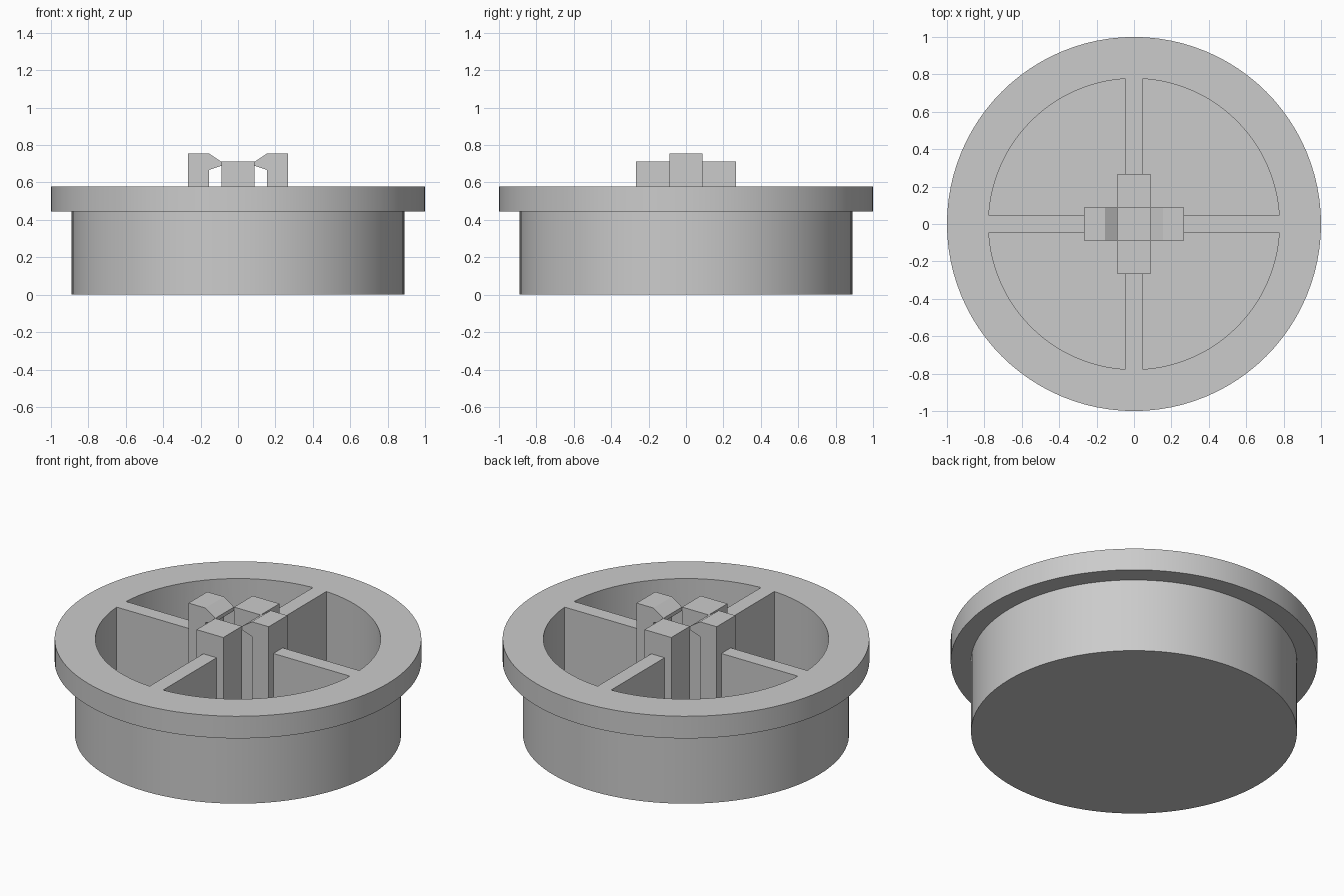
import bpy, bmesh, math

if "Cube" in bpy.data.objects:
    bpy.data.objects.remove(bpy.data.objects["Cube"], do_unlink=True)

U = 1 / 22.5              # design unit: the rim is 22.5 units in radius
RIM_TOP, FLOOR = 13, 2.5
SEGMENTS = 96

grey = bpy.data.materials.new("plain grey")
grey.use_nodes = True
colour = (0.6, 0.6, 0.6, 1)
grey.diffuse_color = colour
grey.node_tree.nodes["Principled BSDF"].inputs["Base Color"].default_value = colour


def add_object(name, bm):
    bmesh.ops.scale(bm, vec=(U, U, U), verts=bm.verts)
    bmesh.ops.recalc_face_normals(bm, faces=bm.faces)
    mesh = bpy.data.meshes.new(name)
    bm.to_mesh(mesh)
    bm.free()
    mesh.materials.append(grey)
    obj = bpy.data.objects.new(name, mesh)
    bpy.context.collection.objects.link(obj)
    return obj


def extrude(bm, points, offset):
    face = bm.faces.new([bm.verts.new(p) for p in points])
    new = bmesh.ops.extrude_face_region(bm, geom=[face])["geom"]
    verts = [g for g in new if isinstance(g, bmesh.types.BMVert)]
    bmesh.ops.translate(bm, verts=verts, vec=offset)


def box(bm, x0, x1, y0, y1, z0, z1):
    extrude(bm, [(x0, y0, z0), (x1, y0, z0), (x1, y1, z0), (x0, y1, z0)],
            (0, 0, z1 - z0))


# Solid cap: plug with an overhanging rim, turned from half a profile
bm = bmesh.new()
profile = [(0, 0), (20, 0), (20, 10), (22.5, 10), (22.5, RIM_TOP), (0, RIM_TOP)]
verts = [bm.verts.new((r, 0, z)) for r, z in profile]
edges = [bm.edges.new(pair) for pair in zip(verts, verts[1:])]
bmesh.ops.spin(bm, geom=verts + edges, cent=(0, 0, 0), axis=(0, 0, 1),
               angle=math.tau, steps=SEGMENTS, use_merge=True)
bmesh.ops.remove_doubles(bm, verts=bm.verts, dist=0.001)
cap = add_object("cap", bm)

# Four quarter pockets, leaving the cross ribs between them
bm = bmesh.new()
radius, half_rib = 17.5, 1
start = math.asin(half_rib / radius)
steps = SEGMENTS // 4
for quarter in range(4):
    turn = quarter * math.pi / 2
    outline = [(math.hypot(half_rib, half_rib), math.pi / 4)]
    outline += [(radius, start + (math.pi / 2 - 2 * start) * i / steps)
                for i in range(steps + 1)]
    extrude(bm, [(r * math.cos(a + turn), r * math.sin(a + turn), FLOOR)
                 for r, a in outline], (0, 0, 20))
pockets = add_object("pocket_cutter", bm)

# Open centre between the posts
bm = bmesh.new()
box(bm, -4, 4, -4, 4, FLOOR, 20)
centre = add_object("centre_cutter", bm)

bpy.context.view_layer.objects.active = cap
for cutter in (pockets, centre):
    cutter.hide_render = True
    mod = cap.modifiers.new("cut", "BOOLEAN")
    mod.operation = "DIFFERENCE"
    mod.solver = "EXACT"
    mod.object = cutter
    bpy.ops.object.modifier_apply(modifier=mod.name)
    bpy.data.objects.remove(cutter, do_unlink=True)
bpy.ops.object.select_all(action="DESELECT")
cap.select_set(True)
bpy.ops.object.shade_smooth_by_angle(angle=math.radians(30))

for side, front_back, left_right in ((-1, "front", "right"), (1, "back", "left")):
    # Square post standing on the floor
    bm = bmesh.new()
    box(bm, -2, 2, side * 2, side * 6, FLOOR, 16)
    add_object(front_back + "_post", bm)

    # Clip post with a hook leaning inward
    bm = bmesh.new()
    hook = [(6, FLOOR), (6, 17), (3.5, 17), (2, 16), (2, 15.5), (3.5, 15), (3.5, FLOOR)]
    extrude(bm, [(side * x, -2, z) for x, z in hook], (0, 4, 0))
    add_object(left_right + "_clip", bm)
